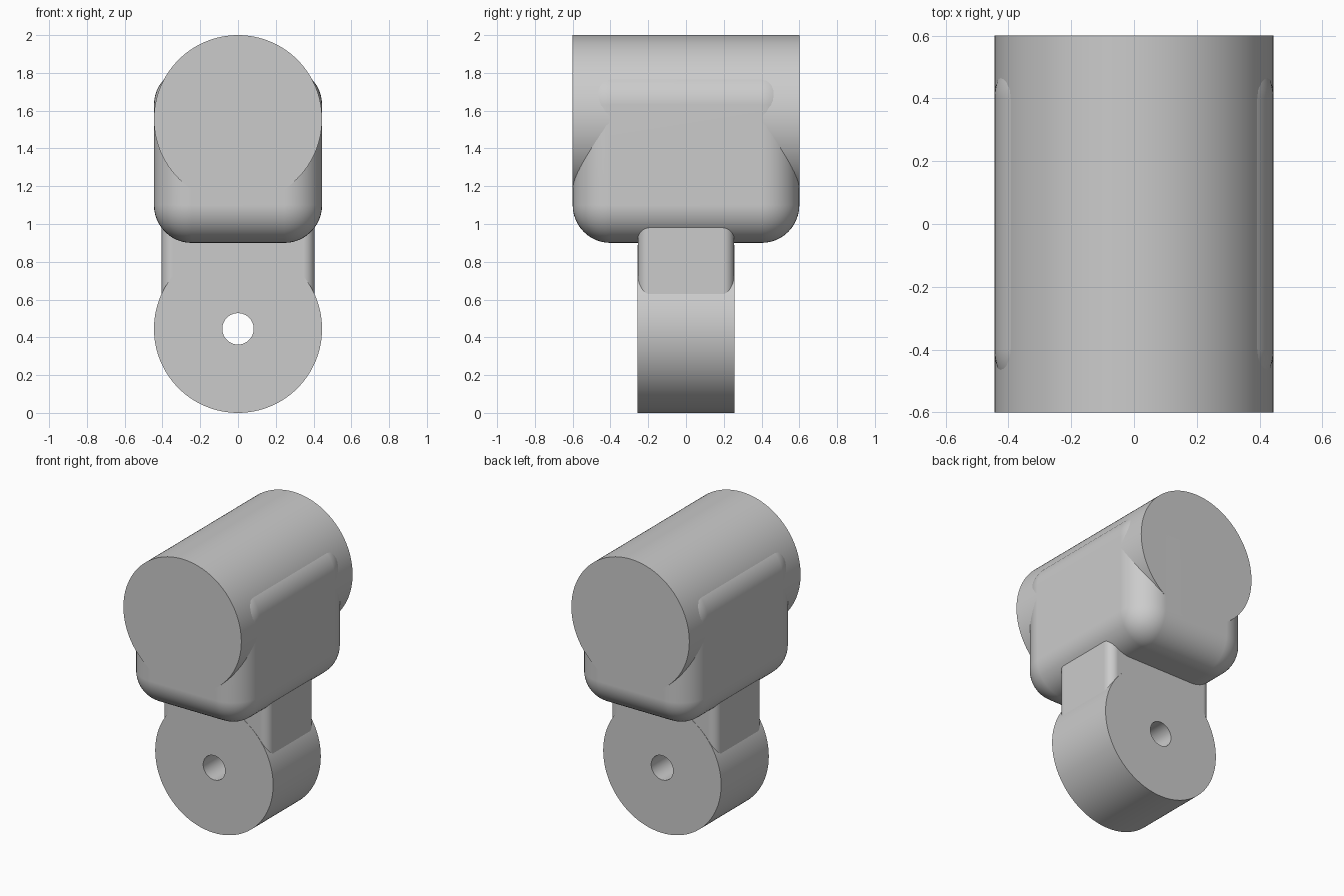
import bpy, bmesh, math
from mathutils import Matrix, Vector

cube = bpy.data.objects.get("Cube")
if cube:
    bpy.data.objects.remove(cube, do_unlink=True)

grey = bpy.data.materials.new("plain grey")
grey.use_nodes = True
grey.diffuse_color = (0.6, 0.6, 0.6, 1)
grey.node_tree.nodes["Principled BSDF"].inputs["Base Color"].default_value = (0.6, 0.6, 0.6, 1)

RADIUS = 0.445
SEGMENTS = 128


def finish(name, bm, z):
    """Turn a bmesh into a smooth-shaded object with sharp edges kept."""
    bmesh.ops.recalc_face_normals(bm, faces=bm.faces)
    mesh = bpy.data.meshes.new(name)
    bm.to_mesh(mesh)
    bm.free()
    mesh.materials.append(grey)
    obj = bpy.data.objects.new(name, mesh)
    obj.location.z = z
    bpy.context.collection.objects.link(obj)
    bpy.ops.object.select_all(action='DESELECT')
    obj.select_set(True)
    bpy.context.view_layer.objects.active = obj
    bpy.ops.object.shade_smooth_by_angle(angle=math.radians(30))
    weighted = obj.modifiers.new("even_normals", 'WEIGHTED_NORMAL')
    weighted.keep_sharp = True
    return obj


def rounded_block(name, size, z, radius, vertical_only=False):
    """Box centred at height z with rounded edges."""
    bm = bmesh.new()
    bmesh.ops.create_cube(bm, size=1)
    bmesh.ops.scale(bm, vec=size, verts=bm.verts)
    edges = [e for e in bm.edges if not vertical_only
             or abs((e.verts[0].co - e.verts[1].co).normalized().z) > 0.9]
    bmesh.ops.bevel(bm, geom=edges, offset=radius, segments=12, profile=0.5,
                    affect='EDGES', clamp_overlap=True)
    return finish(name, bm, z)


# Horizontal drum running front to back
bm = bmesh.new()
bmesh.ops.create_cone(bm, cap_ends=True, segments=SEGMENTS, radius1=RADIUS,
                      radius2=RADIUS, depth=1.2,
                      matrix=Matrix.Rotation(math.pi / 2, 4, 'X'))
finish("upper_drum", bm, 2 - RADIUS)

# Rounded housing around the drum's lower half
rounded_block("housing", (2 * RADIUS, 1.2, 0.93), 1.365, 0.2)

# Neck between housing and eyelet, rounded on its upright edges
rounded_block("neck", (0.81, 0.51, 0.6), 0.9, 0.06, vertical_only=True)

# Eyelet disc with a through hole, spun from a rectangular section
HOLE, HALF = 0.083, 0.257
bm = bmesh.new()
section = [bm.verts.new((x, y, 0)) for x, y in
           ((HOLE, -HALF), (RADIUS, -HALF), (RADIUS, HALF), (HOLE, HALF))]
edges = [bm.edges.new((section[i], section[(i + 1) % 4])) for i in range(4)]
bmesh.ops.spin(bm, geom=section + edges, cent=Vector(), axis=(0, 1, 0),
               angle=2 * math.pi, steps=SEGMENTS, use_merge=True)
bmesh.ops.remove_doubles(bm, verts=bm.verts, dist=0.0001)
finish("eyelet", bm, RADIUS)
